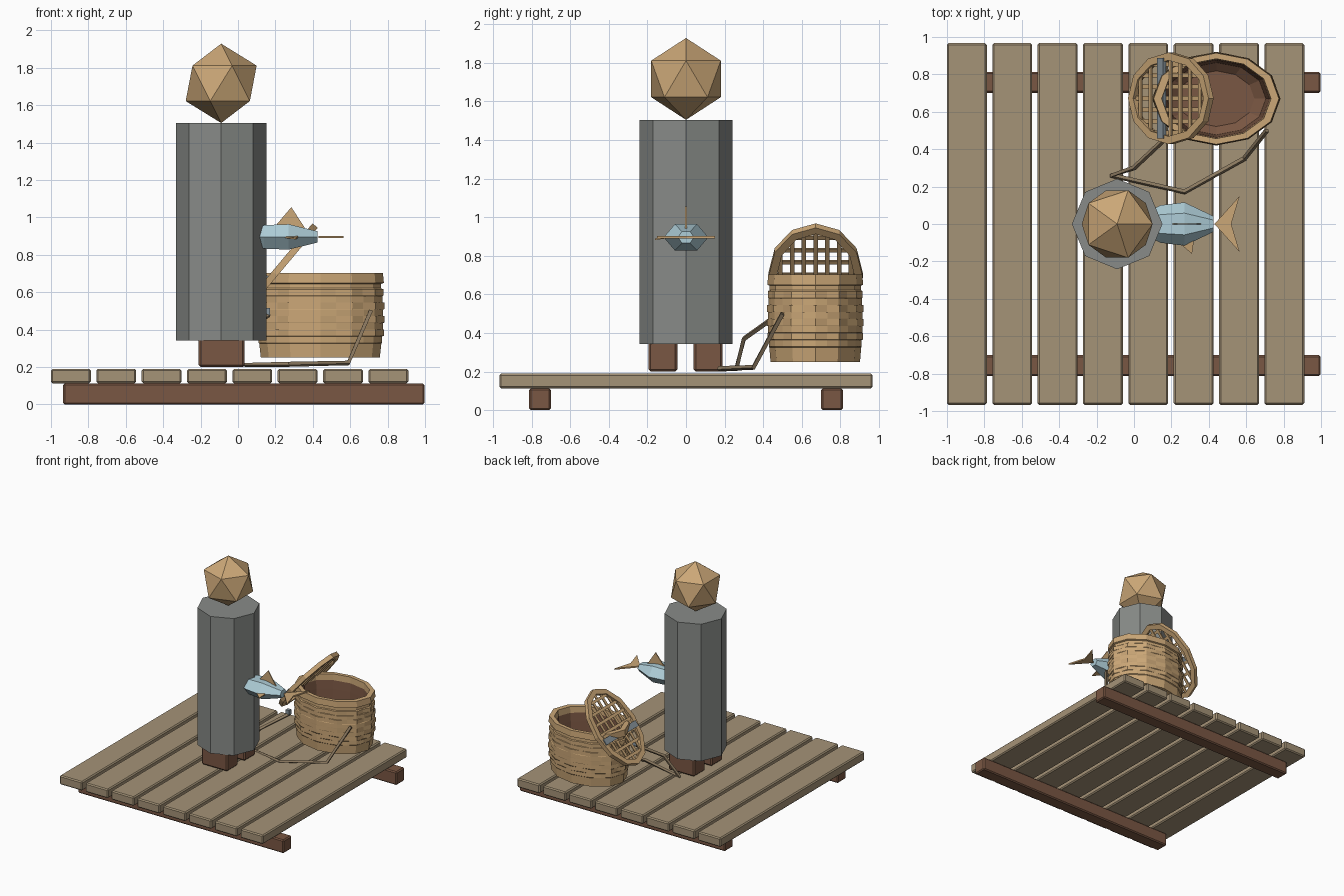
import bpy, bmesh, math
from mathutils import Vector, Matrix

old = bpy.data.objects.get("Cube")
if old:
    bpy.data.objects.remove(old, do_unlink=True)


def material(name, r, g, b):
    lin = [((c / 255 + 0.055) / 1.055) ** 2.4 for c in (r, g, b)] + [1]
    m = bpy.data.materials.new(name)
    m.use_nodes = True
    m.diffuse_color = lin
    m.node_tree.nodes["Principled BSDF"].inputs["Base Color"].default_value = lin
    return m


DECK = material("weathered wood", 165, 147, 119)
DARK = material("dark brown", 122, 87, 67)
TAN = material("straw tan", 203, 167, 119)
GREY = material("coat grey", 136, 139, 136)
FISH = material("fish blue", 174, 205, 215)
STRAP = material("strap brown", 138, 120, 95)
METAL = material("hinge grey", 134, 146, 154)


def finish(name, bm, *mats):
    bmesh.ops.recalc_face_normals(bm, faces=bm.faces)
    me = bpy.data.meshes.new(name)
    bm.to_mesh(me)
    bm.free()
    for m in mats:
        me.materials.append(m)
    ob = bpy.data.objects.new(name, me)
    bpy.context.scene.collection.objects.link(ob)
    return ob


def box(name, lo, hi, mat, bevel=0.0):
    lo, hi = Vector(lo), Vector(hi)
    bm = bmesh.new()
    bmesh.ops.create_cube(bm, size=1)
    bmesh.ops.scale(bm, vec=hi - lo, verts=bm.verts)
    bmesh.ops.translate(bm, vec=(lo + hi) / 2, verts=bm.verts)
    ob = finish(name, bm, mat)
    if bevel:
        mod = ob.modifiers.new("soft_edges", "BEVEL")
        mod.width, mod.segments = bevel, 1
    return ob


def loft(bm, rings, closed=False):
    """Skin a list of point rings; returns the faces of each band."""
    vs = [[bm.verts.new(p) for p in ring] for ring in rings]
    n = len(vs[0])
    pairs = list(zip(vs, vs[1:]))
    if closed:
        pairs.append((vs[-1], vs[0]))
    bands = [[bm.faces.new((a[i], a[(i + 1) % n], b[(i + 1) % n], b[i]))
              for i in range(n)] for a, b in pairs]
    if not closed:
        bands += [[bm.faces.new(vs[0])], [bm.faces.new(vs[-1])]]
    return bands


def plate(name, pts, thick, mat):
    bm = bmesh.new()
    off = Vector(thick)
    loft(bm, [[Vector(p) - off / 2 for p in pts], [Vector(p) + off / 2 for p in pts]])
    return finish(name, bm, mat)


# Pier: planks over two beams
for i in range(8):
    x = -1 + i * 0.2425
    box(f"plank_{i + 1}", (x, -0.967, 0.113), (x + 0.213, 0.967, 0.19), DECK, 0.009)
for side, y in (("front", -0.757), ("back", 0.757)):
    box(f"beam_{side}", (-0.935, y - 0.056, 0), (0.997, y + 0.056, 0.113), DARK, 0.009)

# Figure: boots, coat and head
FX = -0.09
for side, y in (("right", -0.12), ("left", 0.115)):
    box(f"boot_{side}", (-0.21, y - 0.075, 0.2), (0.036, y + 0.075, 0.36), DARK, 0.012)

bm = bmesh.new()
loft(bm, [[(FX + 0.242 * math.cos(k * math.pi / 4), 0.242 * math.sin(k * math.pi / 4), z)
           for k in range(8)] for z in (0.343, 1.505)])
finish("coat", bm, GREY)

bm = bmesh.new()
bmesh.ops.create_icosphere(bm, subdivisions=1, radius=0.212,
                           matrix=Matrix.Translation((FX, 0, 1.717)))
finish("head", bm, TAN)

# Fish held against the coat
FZ = 0.896
bm = bmesh.new()
loft(bm, [[(x, hy * c, FZ + hz * s) for c, s in
           ((1, 0), (.5, 1), (-.5, 1), (-1, 0), (-.5, -1), (.5, -1))]
          for x, hy, hz in ((0.04, .05, .03), (0.14, .1, .063), (0.27, .116, .068), (0.425, .042, .03))])
finish("fish_body", bm, FISH)
plate("fish_tail", [(0.43, 0, FZ), (0.565, 0.15, FZ), (0.52, 0, FZ), (0.565, -0.15, FZ)],
      (0, 0, 0.012), TAN)
plate("fish_top_fin", [(0.2, 0, 0.955), (0.285, 0, 1.055), (0.36, 0, 0.94)], (0, 0.008, 0), TAN)
plate("fish_side_fin", [(0.24, -0.1, FZ), (0.31, -0.16, FZ - 0.01), (0.32, -0.09, FZ)],
      (0, 0, 0.008), TAN)

# Basket: woven outer wall, rim, brown lining
BX, BY, RX, RY, SEG = 0.44, 0.67, 0.34, 0.248, 24


def ellipse(r, z, wobble=0.0):
    ring = []
    for k in range(SEG):
        a = 2 * math.pi * k / SEG
        # odd points sit on the chord, giving twelve main facets
        q = r * (math.cos(2 * math.pi / SEG) if k % 2 else 1) + (wobble if k % 2 else -wobble)
        ring.append((BX + RX * q * math.cos(a), BY + RY * q * math.sin(a), z))
    return ring


rings = [ellipse(0.935, 0.25), ellipse(0.96, 0.325)]
BANDS = 8
for j in range(BANDS):
    z = 0.33 + j * 0.036
    r = 0.975 + 0.025 * math.sin(math.pi * (j + 0.5) / BANDS)
    w = 0.011 * (-1) ** j
    rings += [ellipse(r, z, w), ellipse(r, z + 0.034, w)]
rings += [ellipse(0.955, 0.622), ellipse(0.955, 0.645), ellipse(1.0, 0.65), ellipse(0.985, 0.702),
          ellipse(0.86, 0.702), ellipse(0.85, 0.65)]
outer = len(rings) - 1
rings += [ellipse(0.83, 0.58), ellipse(0.78, 0.33), ellipse(0.6, 0.29)]
bm = bmesh.new()
bands = loft(bm, rings)
for band in bands[outer:-2] + bands[-1:]:
    for f in band:
        f.material_index = 1
finish("basket", bm, TAN, DARK)

# Open lid: elliptical hoop with a lattice, tilted about the y axis
TILT = Matrix.Translation((0.197, 0.672, 0.70)) @ Matrix.Rotation(math.radians(-50), 4, "Y")
LA, LB = 0.335, 0.245
bm = bmesh.new()
hoop = []
for k in range(12):
    a = math.pi * k / 6
    hoop.append([TILT @ Vector(((LA - d) * math.cos(a), (LB - d) * math.sin(a), h))
                 for d, h in ((0, -.018), (0, .018), (.042, .018), (.042, -.018))])
loft(bm, hoop, closed=True)
finish("lid_hoop", bm, TAN)


def lid_bar(name, lo, hi, mat):
    box(name, lo, hi, mat).matrix_world = TILT


for i in range(-3, 4):
    t = i * 0.061
    u = (LA - 0.03) * math.sqrt(1 - (t / (LB - 0.025)) ** 2)
    lid_bar(f"lid_long_slat_{i + 4}", (-u, t - .012, -.008), (u, t + .012, 0), TAN)
    t = i * 0.083
    v = (LB - 0.025) * math.sqrt(1 - (t / (LA - 0.03)) ** 2)
    lid_bar(f"lid_cross_slat_{i + 4}", (t - .012, -v, 0), (t + .012, v, .008), TAN)

# Hinge rod across the lid and the ring holding the strap
lid_bar("hinge_rod", (-0.085, -0.215, 0.004), (-0.035, 0.215, 0.026), METAL)
box("strap_ring", (0.14, 0.44, 0.475), (0.172, 0.47, 0.515), METAL)

# Carrying strap trailing over the deck
path = [(0.71, 0.5, 0.5), (0.59, 0.35, 0.222), (0.27, 0.172, 0.215),
        (-0.12, 0.26, 0.21), (0.0, 0.3, 0.37), (0.165, 0.455, 0.48)]
curve = bpy.data.curves.new("strap", "CURVE")
curve.dimensions = "3D"
curve.bevel_depth, curve.bevel_resolution, curve.use_fill_caps = 0.014, 0, True
spline = curve.splines.new("POLY")
spline.points.add(len(path) - 1)
for p, co in zip(spline.points, path):
    p.co = (*co, 1)
spline.use_smooth = False
curve.materials.append(STRAP)
bpy.context.scene.collection.objects.link(bpy.data.objects.new("strap", curve))
